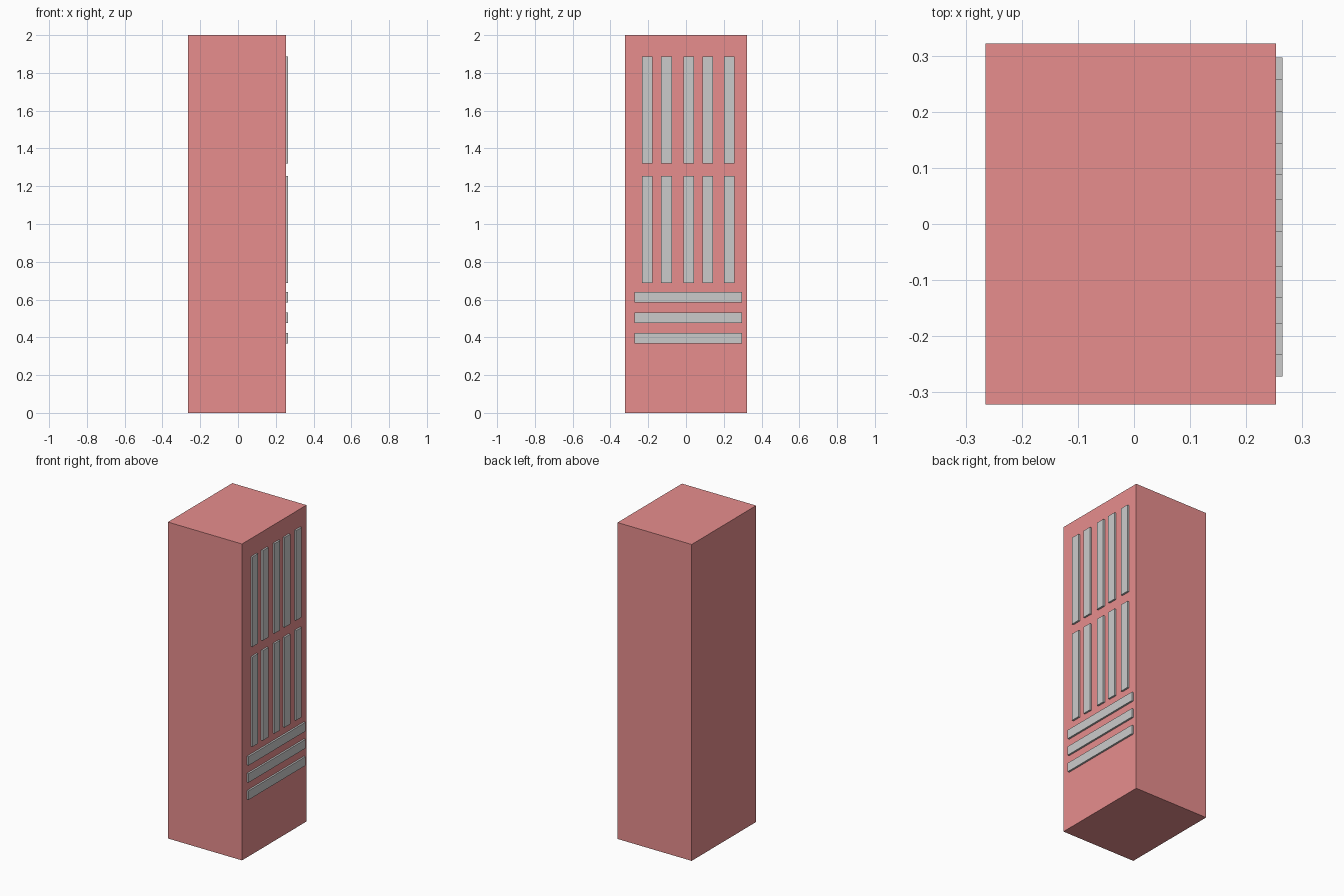
import bpy

if "Cube" in bpy.data.objects:
    bpy.data.objects.remove(bpy.data.objects["Cube"])


def box(name, center, size):
    bpy.ops.mesh.primitive_cube_add(size=1, location=center)
    obj = bpy.context.object
    obj.name = name
    obj.scale = size
    bpy.ops.object.transform_apply(location=False, rotation=False, scale=True)
    return obj


# Cabinet body
FACE_X = 0.2535
BACK_X = -0.265
body = box("cabinet_body", ((FACE_X + BACK_X) / 2, 0, 1), (FACE_X - BACK_X, 0.644, 2))
red = bpy.data.materials.new("body_red")
red.diffuse_color = (0.8, 0.27, 0.27, 1)
red.use_nodes = True
red.node_tree.nodes["Principled BSDF"].inputs["Base Color"].default_value = red.diffuse_color
body.data.materials.append(red)

# Raised vent slats on the +x face
LENGTH, WIDTH, DEPTH = 0.568, 0.0565, 0.0115
slat_x = FACE_X + DEPTH / 2

# Two rows of upright slats
for row, z in (("upper", 1.603), ("lower", 0.971)):
    for i, y in enumerate((-0.205, -0.103, 0.015, 0.116, 0.229)):
        box(f"{row}_vertical_slat_{i + 1}", (slat_x, y, z), (DEPTH, WIDTH, LENGTH))

# Horizontal slats below
for i, z in enumerate((0.612, 0.504, 0.395)):
    box(f"horizontal_slat_{i + 1}", (slat_x, 0.0125, z), (DEPTH, LENGTH, WIDTH))
